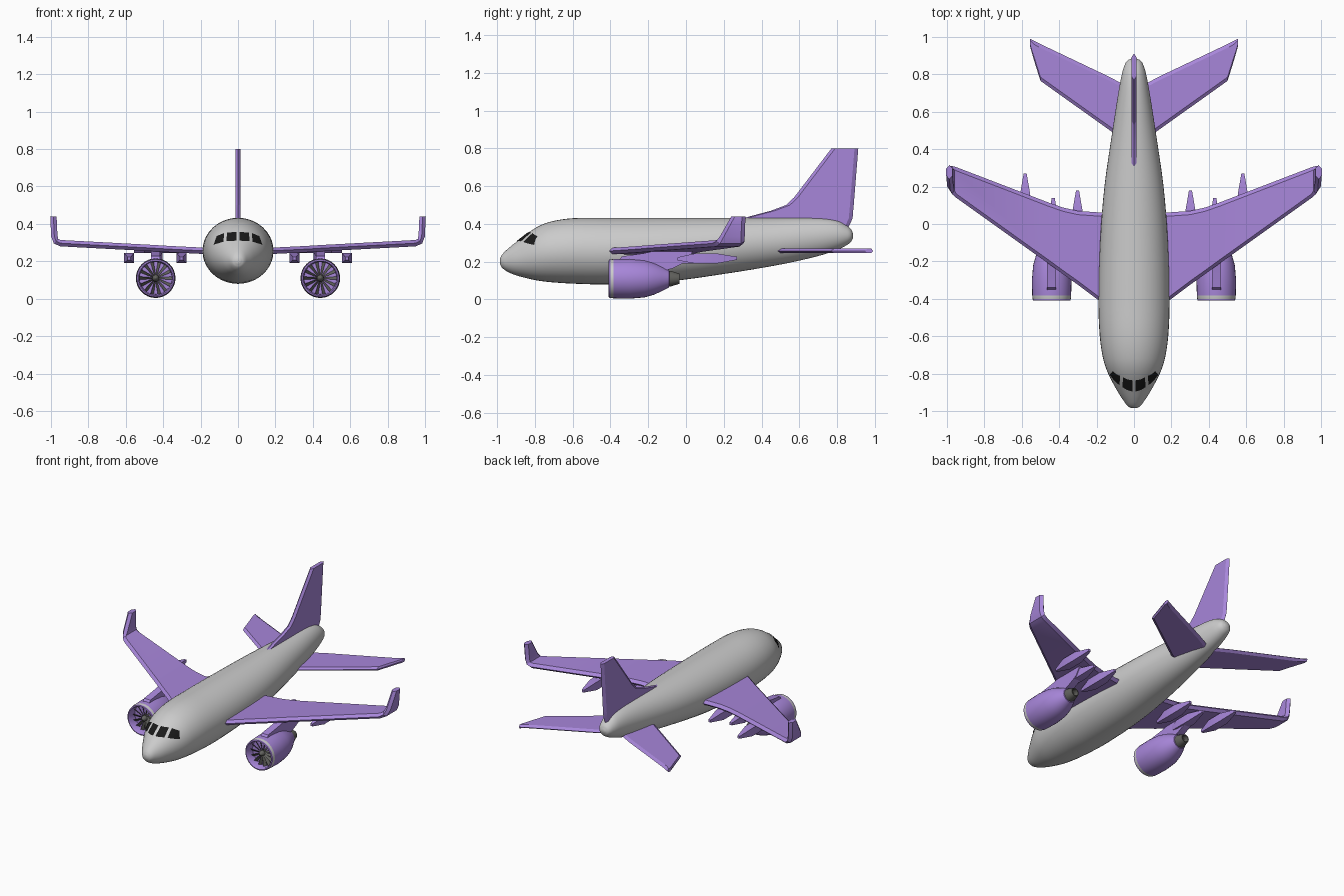
import bpy, bmesh, math
from mathutils import Vector

cube = bpy.data.objects.get("Cube")
if cube:
    bpy.data.objects.remove(cube)


def material(name, rgb):
    m = bpy.data.materials.new(name)
    m.use_nodes = True
    m.diffuse_color = (*rgb, 1)
    m.node_tree.nodes["Principled BSDF"].inputs["Base Color"].default_value = (*rgb, 1)
    return m


PURPLE = material("purple paint", (0.39, 0.24, 0.70))
WHITE = material("pale grey skin", (0.6, 0.6, 0.6))
METAL = material("dark metal", (0.12, 0.12, 0.11))
BLACK = material("window black", (0.01, 0.01, 0.01))


def make(name, bm, mats, angle=30):
    bmesh.ops.recalc_face_normals(bm, faces=bm.faces)
    mesh = bpy.data.meshes.new(name)
    bm.to_mesh(mesh)
    bm.free()
    ob = bpy.data.objects.new(name, mesh)
    bpy.context.collection.objects.link(ob)
    for m in mats:
        mesh.materials.append(m)
    bpy.ops.object.select_all(action="DESELECT")
    ob.select_set(True)
    bpy.context.view_layer.objects.active = ob
    bpy.ops.object.shade_smooth_by_angle(angle=math.radians(angle))
    return ob


def loft(rings, bm=None, caps=True):
    """Skin a list of equal-length closed rings."""
    bm = bm or bmesh.new()
    rows = [[bm.verts.new(p) for p in ring] for ring in rings]
    n = len(rows[0])
    for a, b in zip(rows, rows[1:]):
        for i in range(n):
            j = (i + 1) % n
            bm.faces.new((a[i], a[j], b[j], b[i]))
    if caps:
        bm.faces.new(rows[0])
        bm.faces.new(rows[-1])
    return bm


def circle(x, y, z, rx, rz, n):
    angles = [math.tau * i / n for i in range(n)]
    return [(x + rx * math.cos(a), y, z + rz * math.sin(a)) for a in angles]


def revolve(x, z, profile, n=32, bm=None, caps=True):
    return loft([circle(x, y, z, r, r, n) for y, r in profile], bm, caps)


# Fuselage stations: y, half width, bottom, top
BODY = [(-.985, .012, .19, .215), (-.975, .032, .17, .235), (-.95, .052, .15, .262),
        (-.9, .085, .128, .303), (-.8, .138, .103, .377), (-.72, .165, .092, .411),
        (-.6, .183, .084, .43), (-.42, .19, .08, .432), (-.1, .182, .095, .432),
        (.2, .158, .135, .432), (.5, .115, .185, .432), (.7, .084, .23, .43),
        (.8, .065, .263, .417), (.85, .05, .287, .392), (.875, .034, .307, .37),
        (.885, .012, .33, .347)]


def station(y):
    """Smoothly interpolated half width, bottom and top."""
    k = max(i for i in range(len(BODY) - 1) if BODY[i][0] <= max(y, BODY[0][0]))
    a, b = BODY[k], BODY[k + 1]
    p, q = BODY[max(k - 1, 0)], BODY[min(k + 2, len(BODY) - 1)]
    h = b[0] - a[0]
    t = (y - a[0]) / h
    out = []
    for c in (1, 2, 3):
        m0 = (b[c] - p[c]) / (b[0] - p[0]) * h
        m1 = (q[c] - a[c]) / (q[0] - a[0]) * h
        out.append((2 * t**3 - 3 * t**2 + 1) * a[c] + (t**3 - 2 * t**2 + t) * m0
                   + (3 * t**2 - 2 * t**3) * b[c] + (t**3 - t**2) * m1)
    return out


def body_ring(y):
    w, lo, hi = station(y)
    return circle(0, y, (lo + hi) / 2, w, (hi - lo) / 2, 40)


ys = [a[0] + (b[0] - a[0]) * i / 4 for a, b in zip(BODY, BODY[1:]) for i in range(4)]
make("fuselage", loft([body_ring(y) for y in ys + [BODY[-1][0]]]), [WHITE], 60)


# Cockpit windows: thin plates laid on the nose
def nose_point(x, z):
    lo, hi = BODY[0][0], -0.5
    for _ in range(30):
        y = (lo + hi) / 2
        w, b, t = station(y)
        inside = (x / w)**2 + ((z - (b + t) / 2) / ((t - b) / 2))**2 < 1
        lo, hi = (lo, y) if inside else (y, hi)
    return Vector((x, hi, z))


def window(name, corners):
    """Corners run lower inner, lower outer, upper outer, upper inner."""
    c = [Vector(p) for p in corners]
    n = 5
    bm = bmesh.new()
    grid = []
    for i in range(n):
        u = i / (n - 1)
        row = []
        for j in range(n):
            p = c[0].lerp(c[1], u).lerp(c[3].lerp(c[2], u), j / (n - 1))
            s = nose_point(*p)
            e = 0.002
            normal = (nose_point(p.x + e, p.y) - s).cross(nose_point(p.x, p.y + e) - s)
            row.append(bm.verts.new(s + normal.normalized() * 0.003))
        grid.append(row)
    for i in range(n - 1):
        for j in range(n - 1):
            bm.faces.new((grid[i][j], grid[i + 1][j], grid[i + 1][j + 1], grid[i][j + 1]))
    make(name, bm, [BLACK])


SIDES = (("left", 1), ("right", -1))
for side, s in SIDES:
    window(side + "_front_window", [(s * .009, .308), (s * .06, .306), (s * .058, .352), (s * .009, .354)])
    window(side + "_side_window", [(s * .076, .303), (s * .128, .288), (s * .112, .333), (s * .073, .349)])


# Wings, tailplane and fin: chamfered flat sections
def blade(name, sections, half, side=1):
    """Sections: x, z, leading y, trailing y, lean of the surface normal."""
    rings = []
    for x, z, le, te, lean in sections:
        a = math.radians(lean)
        nx, nz = -math.sin(a), math.cos(a)
        bev = min(0.02, (te - le) / 4)
        outline = [(le, 0), (le + bev, 1), (te - bev, 1), (te, 0), (te - bev, -1), (le + bev, -1)]
        rings.append([(side * (x + nx * o * half), y, z + nz * o * half) for y, o in outline])
    make(name, loft(rings), [PURPLE], 25)


WING = [(0, .245, -.54, .055, 0), (.16, .255, -.43, .06, 0), (.3, .262, -.325, .07, 0),
        (.38, .266, -.268, .088, 0), (.46, .271, -.21, .116, 0), (.95, .297, .14, .304, 4),
        (.973, .308, .16, .31, 45), (.982, .335, .18, .311, 80), (.987, .44, .24, .315, 90)]
TAIL = [(0, .257, .415, .715, 0), (.128, .257, .5, .785, 0), (.51, .257, .775, .965, 0),
        (.555, .257, .85, .99, 0)]
TAIL[2:] = [(.5, .257, .765, .962, 0), (.53, .257, .86, .978, 0), (.556, .257, .95, .991, 0)]
FIN = [(0, .36, .35, .85, 90), (0, .43, .3, .882, 90), (0, .47, .45, .885, 90),
       (0, .5, .53, .888, 90), (0, .54, .572, .891, 90), (0, .8, .77, .912, 90)]
blade("tail_fin", FIN, 0.013)
for side, s in SIDES:
    blade(side + "_wing", WING, 0.017, s)
    blade(side + "_tailplane", TAIL, 0.012, s)

# Engines
NACELLE = [(-.35, .086), (-.4, .087), (-.41, .093), (-.408, .1), (-.4, .102), (-.383, .104),
           (-.3, .106), (-.22, .099), (-.17, .085), (-.13, .067), (-.09, .046), (-.085, .03)]
EX, EZ = 0.44, 0.11
for side, s in SIDES:
    x = s * EX
    bm = revolve(x, EZ, NACELLE)
    for f in bm.faces:
        c = f.calc_center_median()
        r = math.hypot(c.x - x, c.z - EZ)
        if -0.4 < c.y < -0.383 and r > 0.095:
            f.material_index = 1
    make(side + "_nacelle", bm, [PURPLE, WHITE], 40)

    # Exhaust with a hollow end
    exhaust = [(-.11, .041), (-.08, .041), (-.035, .027), (-.035, .022), (-.07, .022)]
    make(side + "_exhaust", revolve(x, EZ, exhaust, 24), [METAL], 35)

    # Spinner and fan blades
    bm = revolve(x, EZ, [(-.35, .02), (-.375, .018), (-.39, .01), (-.395, .002)], 16)
    count = 14
    for i in range(count):
        a = math.tau * i / count
        ring = []
        for r, half in ((.01, .003), (.086, .0085)):
            for d in (-half, half):
                ring.append((x + r * math.cos(a) - d * math.sin(a), -.365 + d,
                             EZ + r * math.sin(a) + d * math.cos(a)))
        front = [ring[0], ring[1], ring[3], ring[2]]
        loft([front, [(px, py + .004, pz) for px, py, pz in front]], bm)
    make(side + "_fan", bm, [METAL])

    # Pylon
    bm = bmesh.new()
    outline = [(-.36, .2), (-.34, .228), (-.22, .245), (-.15, .262), (.04, .262), (.0, .2), (-.07, .165), (-.12, .15), (-.25, .17)]
    loft([[(x + d, y, z) for y, z in outline] for d in (-.024, .024)], bm)
    make(side + "_pylon", bm, [PURPLE])

    # Flap fairings: square spindles under the wing
    for label, fx, tail in (("inner", .302, .18), ("middle", .432, .14), ("outer", .582, .27)):
        rings = []
        for back, half, zc in ((0, .008, .218), (.11, .027, .217), (.22, .027, .217), (.315, .008, .215)):
            w = half * s
            rings.append([(s * fx + i * w, tail - back, zc + k * half)
                          for i, k in ((-1, -1), (1, -1), (1, 1), (-1, 1))])
        make(side + "_" + label + "_fairing", loft(rings), [PURPLE], 20)
